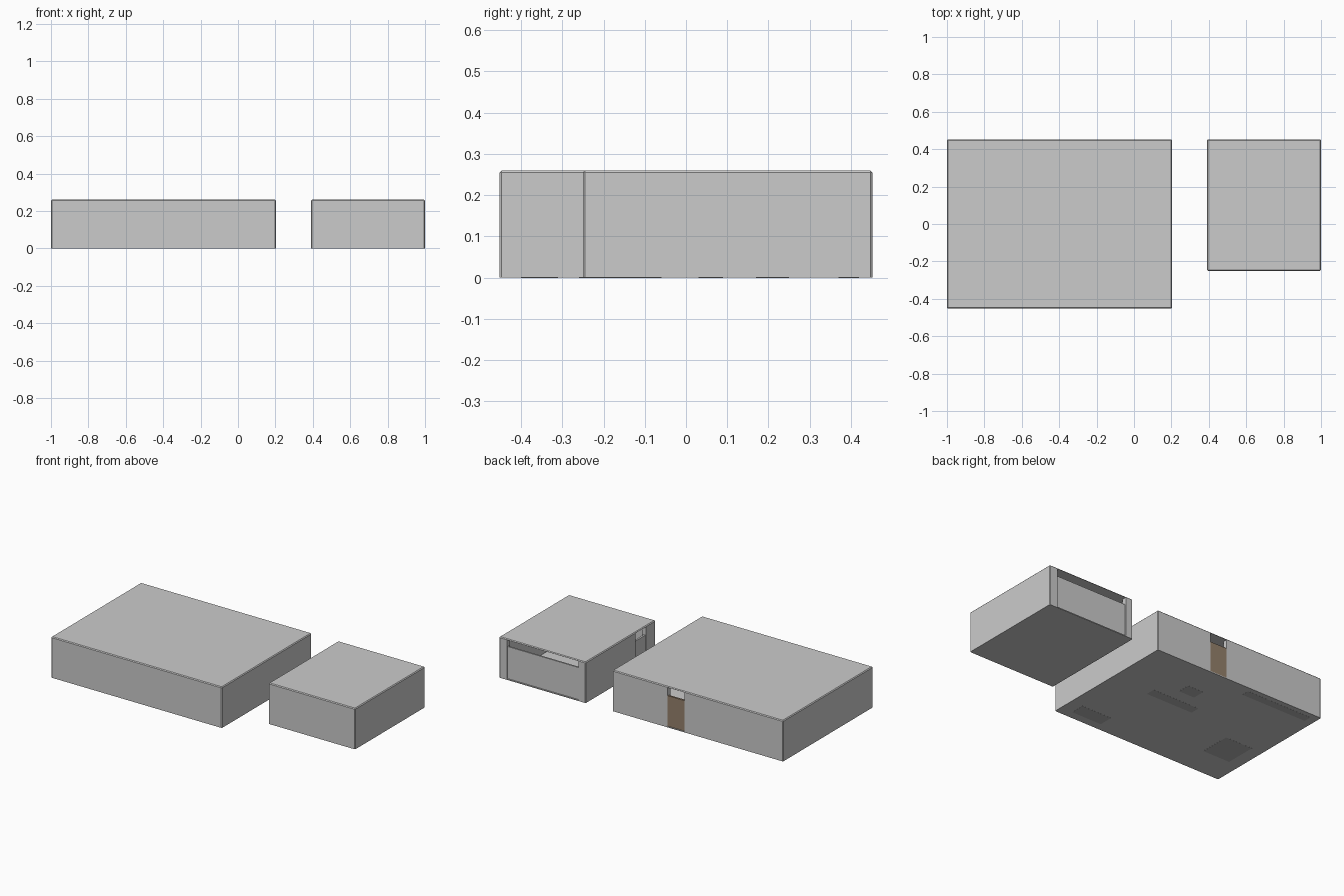
import bpy, bmesh

if "Cube" in bpy.data.objects:
    bpy.data.objects.remove(bpy.data.objects["Cube"])

H = 0.26       # overall height
SKIN = 0.006   # floor and roof thickness
WALL = 0.03    # wall thickness


def material(name, rgb):
    m = bpy.data.materials.new(name)
    m.diffuse_color = (*rgb, 1)
    m.use_nodes = True
    m.node_tree.nodes["Principled BSDF"].inputs["Base Color"].default_value = m.diffuse_color
    return m


def box(name, x, y, z, mat=None, bevel=0):
    """Box from (min, max) ranges; bevel trims every edge except the base."""
    bm = bmesh.new()
    bmesh.ops.create_cube(bm, size=1)
    for v in bm.verts:
        v.co = [r[0] if c < 0 else r[1] for c, r in zip(v.co, (x, y, z))]
    if bevel:
        edges = [e for e in bm.edges if max(v.co.z for v in e.verts) > z[0] + 1e-5]
        bmesh.ops.bevel(bm, geom=edges, offset=bevel, segments=1, affect='EDGES')
    me = bpy.data.meshes.new(name)
    bm.to_mesh(me)
    bm.free()
    ob = bpy.data.objects.new(name, me)
    bpy.context.collection.objects.link(ob)
    if mat:
        me.materials.append(mat)
    return ob


def cut(target, name, x, y, z):
    """Boolean a box out of the target, then discard the cutter."""
    cutter = box(name, x, y, z)
    mod = target.modifiers.new(name, 'BOOLEAN')
    mod.operation = 'DIFFERENCE'
    mod.solver = 'EXACT'
    mod.object = cutter
    bpy.context.view_layer.objects.active = target
    bpy.ops.object.modifier_apply(modifier=name)
    bpy.data.objects.remove(cutter)


def shell(name, x, y, openings):
    """Hollow flat-roofed block with full-height door openings."""
    ob = box(name, x, y, (0, H), bevel=0.005)
    cut(ob, "room", (x[0] + WALL, x[1] - WALL), (y[0] + WALL, y[1] - WALL), (SKIN, H - SKIN))
    for ox, oy in openings:
        cut(ob, "opening", ox, oy, (SKIN, H - SKIN))
    return ob


wood = material("door_wood", (0.30, 0.22, 0.15))
door_grey = material("door_grey", (0.55, 0.55, 0.55))
dark = material("dark_fabric", (0.45, 0.45, 0.45))

# House and garage shells
BACK = 0.452
shell("house_shell", (-1, 0.203), (-BACK, BACK), [((-0.305, -0.185), (0.40, 0.50))])
shell("garage_shell", (0.39, 1), (-0.25, BACK),
      [((0.44, 0.945), (0.40, 0.50)), ((0.35, 0.44), (-0.155, -0.05))])

# Doors, shorter than their openings
box("house_door", (-0.305, -0.185), (0.436, 0.448), (0, 0.20), wood)
box("garage_main_door", (0.44, 0.945), (0.436, 0.446), (0, 0.21), door_grey)
box("garage_side_door", (0.395, 0.407), (-0.155, -0.05), (0, 0.20))

# Furnishings whose bases show through the house floor
for name, x, y, h in [("sofa", (-0.09, 0.12), (-0.40, -0.31), 0.06),
                      ("entry_mat", (-0.30, -0.19), (0.17, 0.25), 0.008),
                      ("rug", (-0.40, -0.07), (0.03, 0.09), 0.009),
                      ("bed", (-0.92, -0.73), (-0.26, -0.06), 0.05),
                      ("counter", (-0.95, -0.49), (0.37, 0.42), 0.09)]:
    box(name, x, y, (-0.0005, h), dark)
